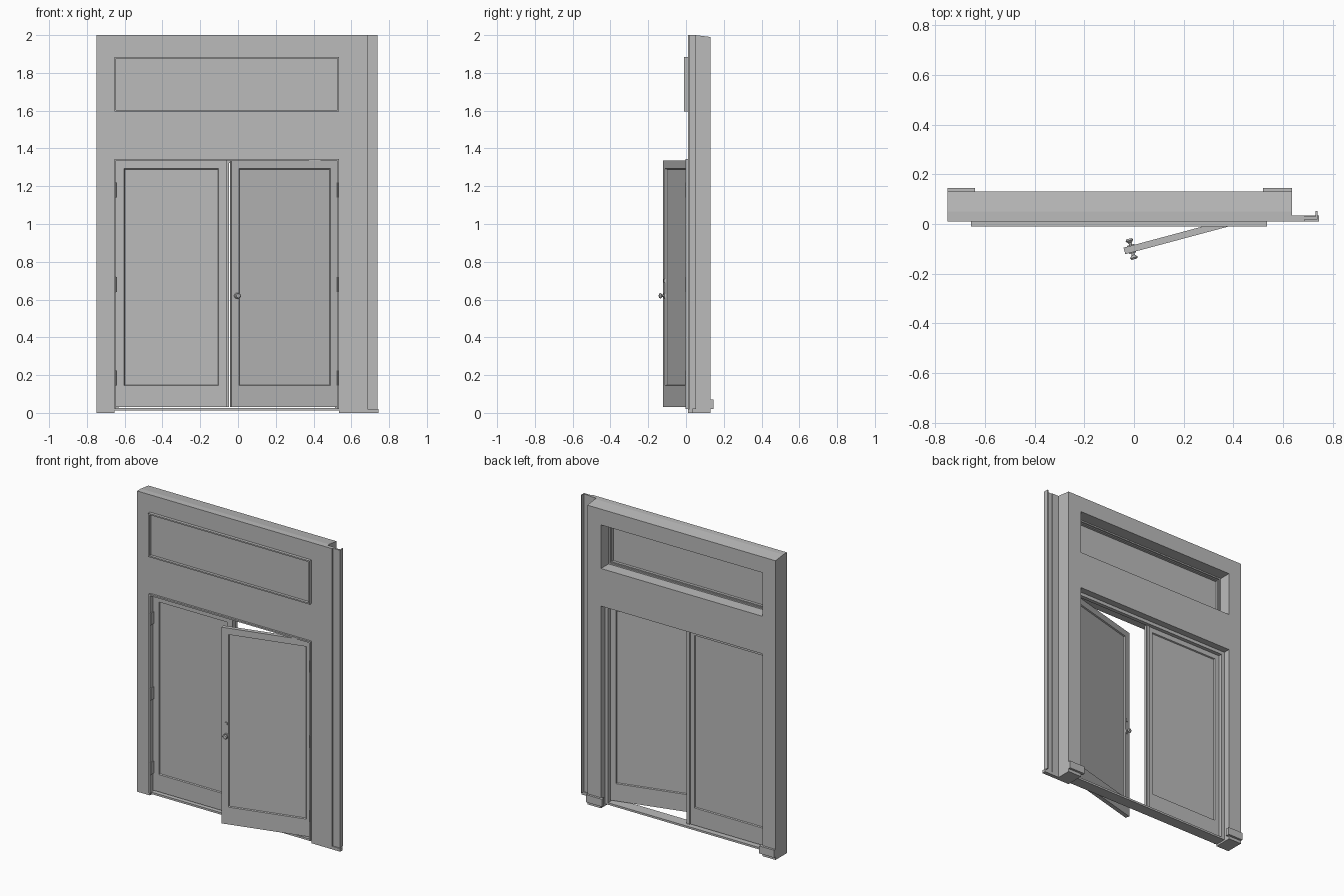
import bpy, bmesh, math
from mathutils import Matrix, Vector

if "Cube" in bpy.data.objects:
    bpy.data.objects.remove(bpy.data.objects["Cube"], do_unlink=True)

grey = bpy.data.materials.new("plain_grey")
grey.use_nodes = True
grey.diffuse_color = (0.5, 0.5, 0.5, 1)
grey.node_tree.nodes["Principled BSDF"].inputs["Base Color"].default_value = (0.5, 0.5, 0.5, 1)


def add_box(bm, x, y, z):
    """Box between three (low, high) pairs."""
    size = Vector((x[1] - x[0], y[1] - y[0], z[1] - z[0]))
    mid = Vector((x[0] + x[1], y[0] + y[1], z[0] + z[1])) / 2
    return bmesh.ops.create_cube(bm, size=1, matrix=Matrix.Translation(mid) @ Matrix.Diagonal((*size, 1)))


def finish(name, bm, parent=None):
    mesh = bpy.data.meshes.new(name)
    bm.to_mesh(mesh)
    bm.free()
    mesh.materials.append(grey)
    ob = bpy.data.objects.new(name, mesh)
    ob.parent = parent
    bpy.context.collection.objects.link(ob)
    return ob


def boxes(name, *parts, parent=None):
    bm = bmesh.new()
    for part in parts:
        add_box(bm, *part)
    return finish(name, bm, parent)


def cut(target, cutter):
    mod = target.modifiers.new("opening", "BOOLEAN")
    mod.operation, mod.solver, mod.object = "DIFFERENCE", "EXACT", cutter
    bpy.context.view_layer.update()
    mesh = bpy.data.meshes.new_from_object(target.evaluated_get(bpy.context.evaluated_depsgraph_get()))
    target.modifiers.clear()
    target.data = mesh
    bpy.data.objects.remove(cutter, do_unlink=True)


LEFT, RIGHT = -0.655, 0.535          # opening sides
DOOR_TOP, DOOR_BASE = 1.335, 0.03
FRONT, BACK = 0.01, 0.13             # wall faces

# Wall with a slightly sloping top, a doorway and a transom opening
bm = bmesh.new()
add_box(bm, (-0.75, 0.635), (FRONT, BACK), (0.02, 2))
bmesh.ops.bisect_plane(bm, geom=bm.verts[:] + bm.edges[:] + bm.faces[:],
                       plane_co=(0, 0.05, 0), plane_no=(0, 1, 0))
for v in bm.verts:
    if v.co.z > 1.9 and v.co.y > 0.1:
        v.co.z = 1.99
wall = finish("wall", bm)
cut(wall, boxes("doorway_cutter", ((LEFT, RIGHT), (-1, 1), (-1, 1.345))))
cut(wall, boxes("transom_cutter", ((LEFT, RIGHT), (-1, 1), (1.595, 1.885))))

# Folded flange along the left edge
boxes("edge_flange",
      ((0.635, 0.685), (FRONT, 0.035), (0.02, 2)),
      ((0.685, 0.735), (0.018, 0.03), (0.02, 2)),
      ((0.731, 0.738), (0.018, 0.052), (0.02, 2)))

# Feet, floor plates and sill
boxes("back_plinths",
      ((-0.75, -0.64), (0.12, 0.145), (0.02, 0.07)),
      ((0.518, 0.635), (0.12, 0.145), (0.02, 0.07)))
boxes("floor_plates",
      ((-0.75, LEFT), (FRONT, BACK), (0, 0.02)),
      ((RIGHT, 0.635), (FRONT, BACK), (0, 0.02)),
      ((0.635, 0.745), (FRONT, 0.035), (0, 0.02)))
boxes("sill", ((LEFT, RIGHT), (0.01, 0.085), (0.012, 0.025)))


def lining(name, bottom, top, width, y, closed):
    """Frame lining inside an opening."""
    parts = [((LEFT, LEFT + width), y, (bottom, top)),
             ((RIGHT - width, RIGHT), y, (bottom, top)),
             ((LEFT + width, RIGHT - width), y, (top - width, top))]
    if closed:
        parts.append(((LEFT + width, RIGHT - width), y, (bottom, bottom + width)))
    boxes(name, *parts)


lining("door_jamb", 0.02, 1.345, 0.01, (-0.003, 0.075), False)
lining("door_stop", 0.02, 1.345, 0.022, (0.06, 0.085), False)
lining("transom_frame", 1.595, 1.885, 0.009, (-0.01, 0.05), True)
lining("transom_bead", 1.595, 1.885, 0.016, (0.022, 0.04), True)
boxes("transom_panel", ((LEFT, RIGHT), (0.008, 0.02), (1.595, 1.885)))

WIDTH, THICK = 0.585, 0.027


def door(name, hinge_x, side, angle):
    """Door leaf with a recessed panel on both faces, hung at its local origin."""
    bm = bmesh.new()
    add_box(bm, sorted((0, side * WIDTH)), (0, THICK), (DOOR_BASE, DOOR_TOP))
    bm.normal_update()
    panels = [f for f in bm.faces if abs(f.normal.y) > 0.9]
    bmesh.ops.inset_individual(bm, faces=panels, thickness=0.06)
    for f in panels:
        for v in f.verts:
            if v.co.z < 0.5:
                v.co.z = 0.145
    bmesh.ops.inset_individual(bm, faces=panels, thickness=0.005, depth=-0.008)
    ob = finish(name, bm)
    ob.location = (hinge_x, 0.03, 0)
    ob.rotation_euler.z = angle
    return ob


closed_door = door("closed_door", -0.645, 1, 0)
open_door = door("open_door", 0.53, -1, math.radians(15))
boxes("meeting_strip", ((WIDTH - 0.012, WIDTH + 0.012), (THICK, THICK + 0.008), (DOOR_BASE, DOOR_TOP)),
      parent=closed_door)

# Hinge barrels with their leaves
for name, x, side in (("right_hinges", -0.645, 1), ("left_hinges", 0.53, -1)):
    bm = bmesh.new()
    for z in (0.185, 0.68, 1.18):
        bmesh.ops.create_cone(bm, cap_ends=True, segments=10, radius1=0.006, radius2=0.006, depth=0.08,
                              matrix=Matrix.Translation((x, 0.0, z)))
        add_box(bm, sorted((x, x + side * 0.005)), (0.0, 0.03), (z - 0.04, z + 0.04))
    finish(name, bm)

# Knobs and keyhole plates on both faces of the open door
KNOB_X = 0.03 - WIDTH
bm = bmesh.new()
for face, out in ((0, -1), (THICK, 1)):
    turn = Matrix.Rotation(-out * math.pi / 2, 4, "X")
    for r1, r2, start, depth in ((0.015, 0.013, 0, 0.004), (0.006, 0.006, 0.004, 0.012),
                                 (0.007, 0.016, 0.012, 0.01), (0.016, 0.011, 0.022, 0.007)):
        place = Matrix.Translation((KNOB_X, face + out * (start + depth / 2), 0.62))
        bmesh.ops.create_cone(bm, cap_ends=True, segments=16, radius1=r1, radius2=r2,
                              depth=depth, matrix=place @ turn)
    add_box(bm, (KNOB_X - 0.006, KNOB_X + 0.006), sorted((face, face + out * 0.004)), (0.69, 0.708))
finish("knobs", bm, open_door)
